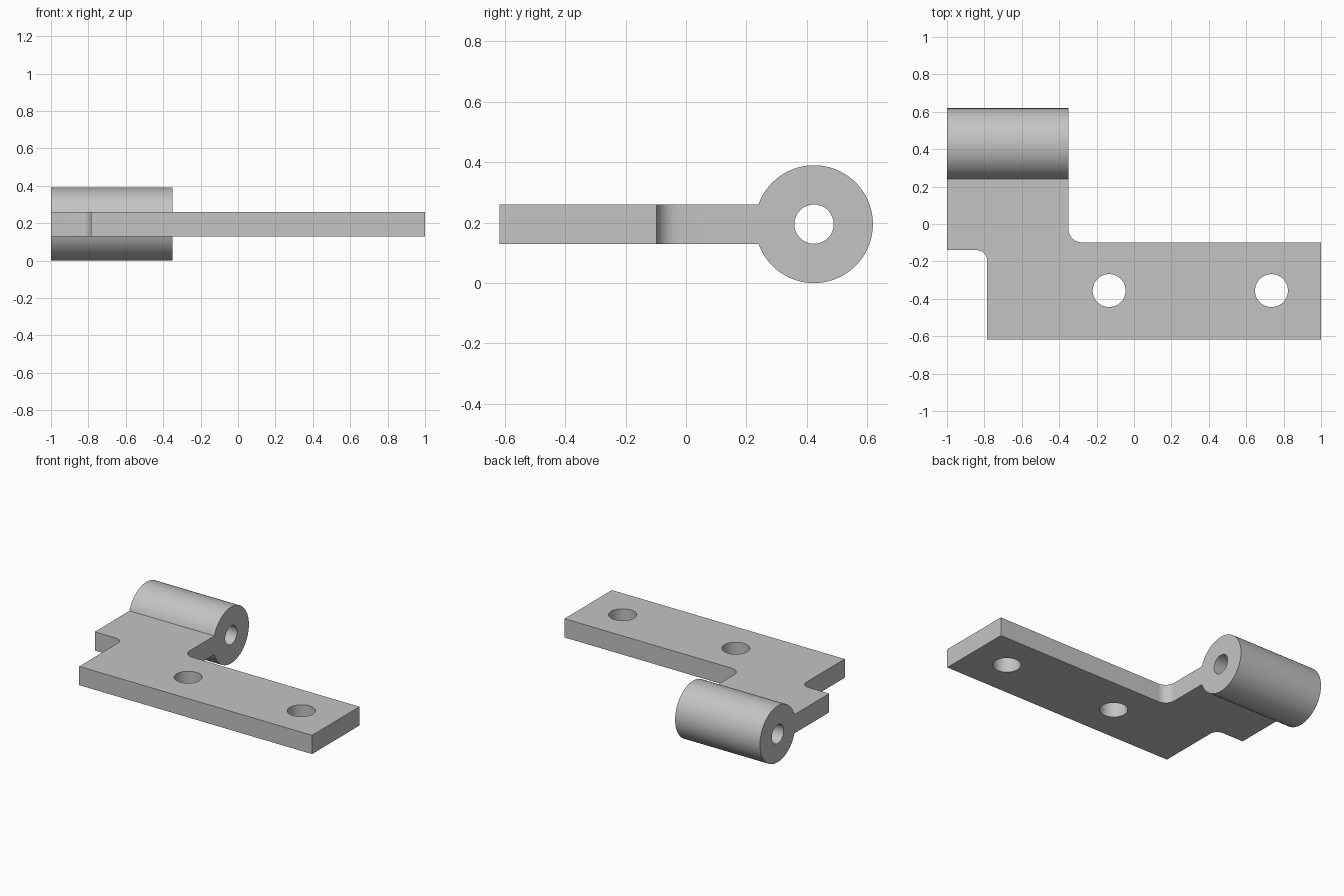
import bpy
import bmesh
from math import sin, cos, pi, radians
from mathutils import Matrix, Vector

default = bpy.data.objects.get("Cube")
if default:
    bpy.data.objects.remove(default, do_unlink=True)

# Bare steel material
steel = bpy.data.materials.new("light_grey_steel")
steel.use_nodes = True
steel.diffuse_color = (0.55, 0.55, 0.55, 1)
steel.node_tree.nodes["Principled BSDF"].inputs["Base Color"].default_value = steel.diffuse_color

BOTTOM, TOP = 0.13, 0.26
MID = (BOTTOM + TOP) / 2
LEFT, NECK = -1.0, -0.35
PIN_Y = 0.424
BARREL_R, BORE_R, HOLE_R = 0.195, 0.065, 0.088


def arc(cx, cy, r, start, end, steps=12):
    angles = [radians(start + (end - start) * i / steps) for i in range(steps + 1)]
    return [(cx + r * cos(a), cy + r * sin(a)) for a in angles]


def finish(name, bm):
    bmesh.ops.recalc_face_normals(bm, faces=bm.faces)
    mesh = bpy.data.meshes.new(name)
    bm.to_mesh(mesh)
    bm.free()
    mesh.materials.append(steel)
    obj = bpy.data.objects.new(name, mesh)
    bpy.context.collection.objects.link(obj)
    return obj


def prism(name, outline, z0, z1):
    bm = bmesh.new()
    face = bm.faces.new([bm.verts.new((x, y, z0)) for x, y in outline])
    ext = bmesh.ops.extrude_face_region(bm, geom=[face])
    top = [v for v in ext["geom"] if isinstance(v, bmesh.types.BMVert)]
    bmesh.ops.translate(bm, verts=top, vec=(0, 0, z1 - z0))
    return finish(name, bm)


def cylinder(name, r, length, centre, axis="Z", sides=64):
    bm = bmesh.new()
    turn = Matrix.Rotation(pi / 2, 4, "Y") if axis == "X" else Matrix()
    bmesh.ops.create_cone(bm, cap_ends=True, segments=sides, radius1=r, radius2=r,
                          depth=length, matrix=Matrix.Translation(Vector(centre)) @ turn)
    return finish(name, bm)


def combine(target, other, operation):
    mod = target.modifiers.new(other.name, "BOOLEAN")
    mod.operation = operation
    mod.solver = "EXACT"
    mod.object = other
    bpy.context.view_layer.objects.active = target
    bpy.ops.object.modifier_apply(modifier=mod.name)
    bpy.data.objects.remove(other, do_unlink=True)


# Cranked leaf with a fillet in each inner corner
outline = [(-0.785, -0.617), (1, -0.617), (1, -0.098)]
outline += arc(-0.28, -0.028, 0.07, 270, 180)
outline += [(NECK, 0.29), (LEFT, 0.29), (LEFT, -0.14)]
outline += arc(-0.84, -0.195, 0.055, 90, 0)
hinge = prism("hinge_leaf", outline, BOTTOM, TOP)

# Barrel joined to the leaf, then the pin bore
centre = ((LEFT + NECK) / 2, PIN_Y, MID)
combine(hinge, cylinder("barrel", BARREL_R, NECK - LEFT, centre, "X", 96), "UNION")
combine(hinge, cylinder("pin_bore", BORE_R, 1, centre, "X"), "DIFFERENCE")

# Screw holes
for x in (-0.133, 0.735):
    combine(hinge, cylinder("screw_hole", HOLE_R, 0.5, (x, -0.356, MID)), "DIFFERENCE")

# Smooth round surfaces, keep edges crisp
bpy.ops.object.select_all(action="DESELECT")
hinge.select_set(True)
bpy.context.view_layer.objects.active = hinge
bpy.ops.object.shade_smooth_by_angle(angle=radians(30))
